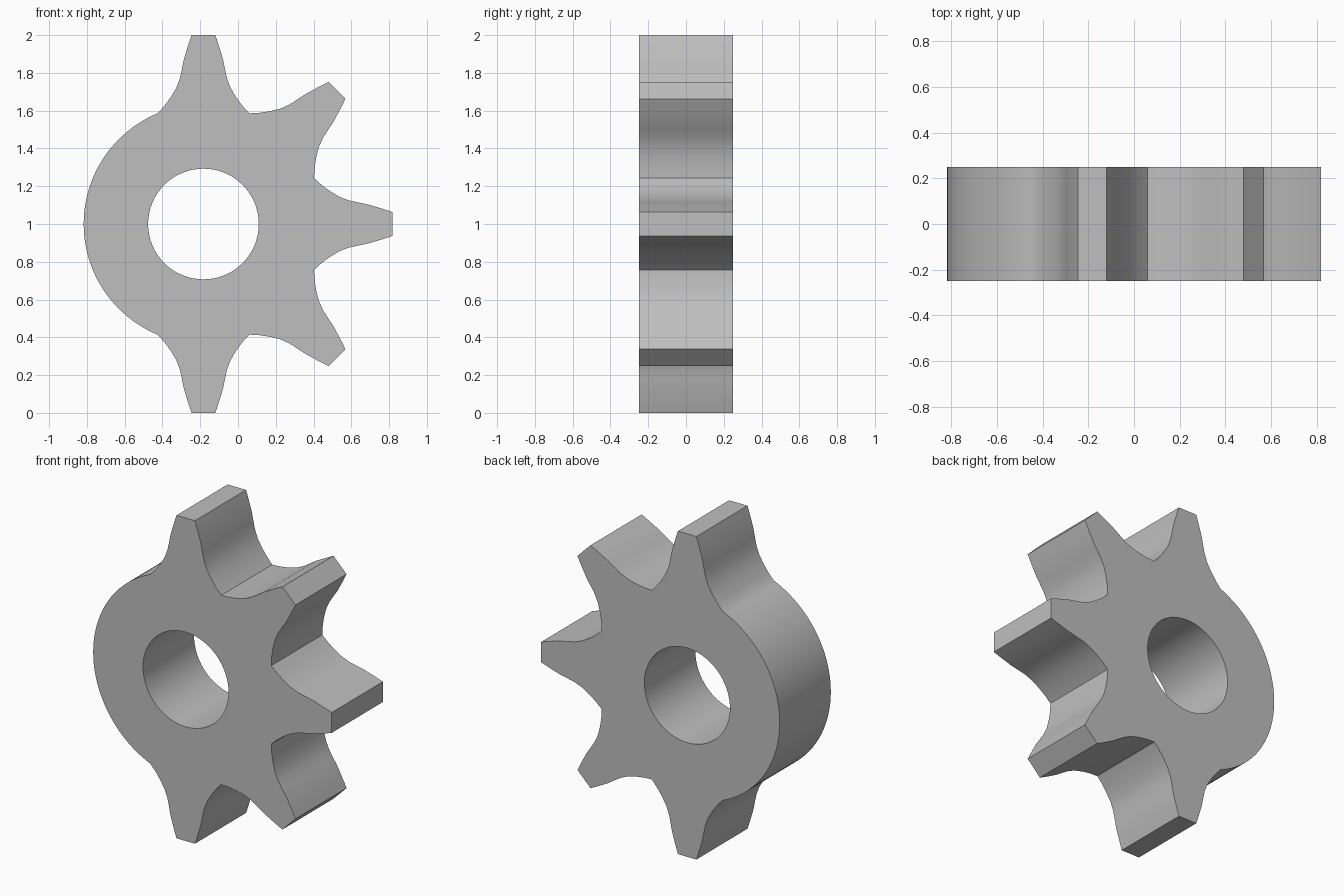
import bpy, bmesh
from math import sin, cos, radians, pi

cube = bpy.data.objects.get("Cube")
if cube:
    bpy.data.objects.remove(cube, do_unlink=True)

BODY_R, HOLE_R, DEPTH = 0.634, 0.293, 0.5
CENTRE_X, CENTRE_Z = -(1 - BODY_R) / 2, 1.0

# Half of one tooth from tip to root: (distance from axle, half width)
FLANK = [(1.0, 0.063), (0.965, 0.075), (0.93, 0.086), (0.87, 0.104),
         (0.82, 0.114), (0.77, 0.125), (0.72, 0.144), (0.67, 0.174),
         (0.625, 0.207),
         (BODY_R * cos(pi / 8), BODY_R * sin(pi / 8))]


def polar(radius, angle):
    return radius * cos(angle), radius * sin(angle)


def tooth(angle):
    """Outline of one tooth, counter-clockwise, sharing its first root."""
    side = [(r, -w) for r, w in reversed(FLANK[:-1])] + FLANK
    c, s = cos(angle), sin(angle)
    return [(r * c - w * s, r * s + w * c) for r, w in side]


# Five teeth on one half, a plain round back on the other
outline = []
for degrees in range(-90, 91, 45):
    outline += tooth(radians(degrees))
STEPS = 48
outline += [polar(BODY_R, radians(112.5 + 135 * i / STEPS))
            for i in range(1, STEPS + 1)]
hole = [polar(HOLE_R, 2 * pi * i / 64) for i in range(64)]

# Fill the profile around the axle hole and extrude it
bm = bmesh.new()
edges = []
for loop in (outline, hole):
    verts = [bm.verts.new((CENTRE_X + x, -DEPTH / 2, CENTRE_Z + z))
             for x, z in loop]
    edges += [bm.edges.new((v, verts[i - 1])) for i, v in enumerate(verts)]
bmesh.ops.triangle_fill(bm, use_beauty=True, edges=edges, normal=(0, -1, 0))
front = bm.faces[:]
result = bmesh.ops.extrude_face_region(bm, geom=front, use_keep_orig=True)
moved = [g for g in result["geom"] if isinstance(g, bmesh.types.BMVert)]
bmesh.ops.translate(bm, vec=(0, DEPTH, 0), verts=moved)
bmesh.ops.recalc_face_normals(bm, faces=bm.faces[:])

mesh = bpy.data.meshes.new("sprocket")
bm.to_mesh(mesh)
bm.free()
sprocket = bpy.data.objects.new("sprocket", mesh)
bpy.context.collection.objects.link(sprocket)

# Plain grey metal
grey = bpy.data.materials.new("grey")
grey.use_nodes = True
colour = (0.52, 0.52, 0.52, 1)
grey.diffuse_color = colour
grey.node_tree.nodes["Principled BSDF"].inputs["Base Color"].default_value = colour
mesh.materials.append(grey)

# Smooth curved flanks, crisp tips and valleys
bpy.ops.object.select_all(action="DESELECT")
sprocket.select_set(True)
bpy.context.view_layer.objects.active = sprocket
bpy.ops.object.shade_smooth_by_angle(angle=radians(28))
